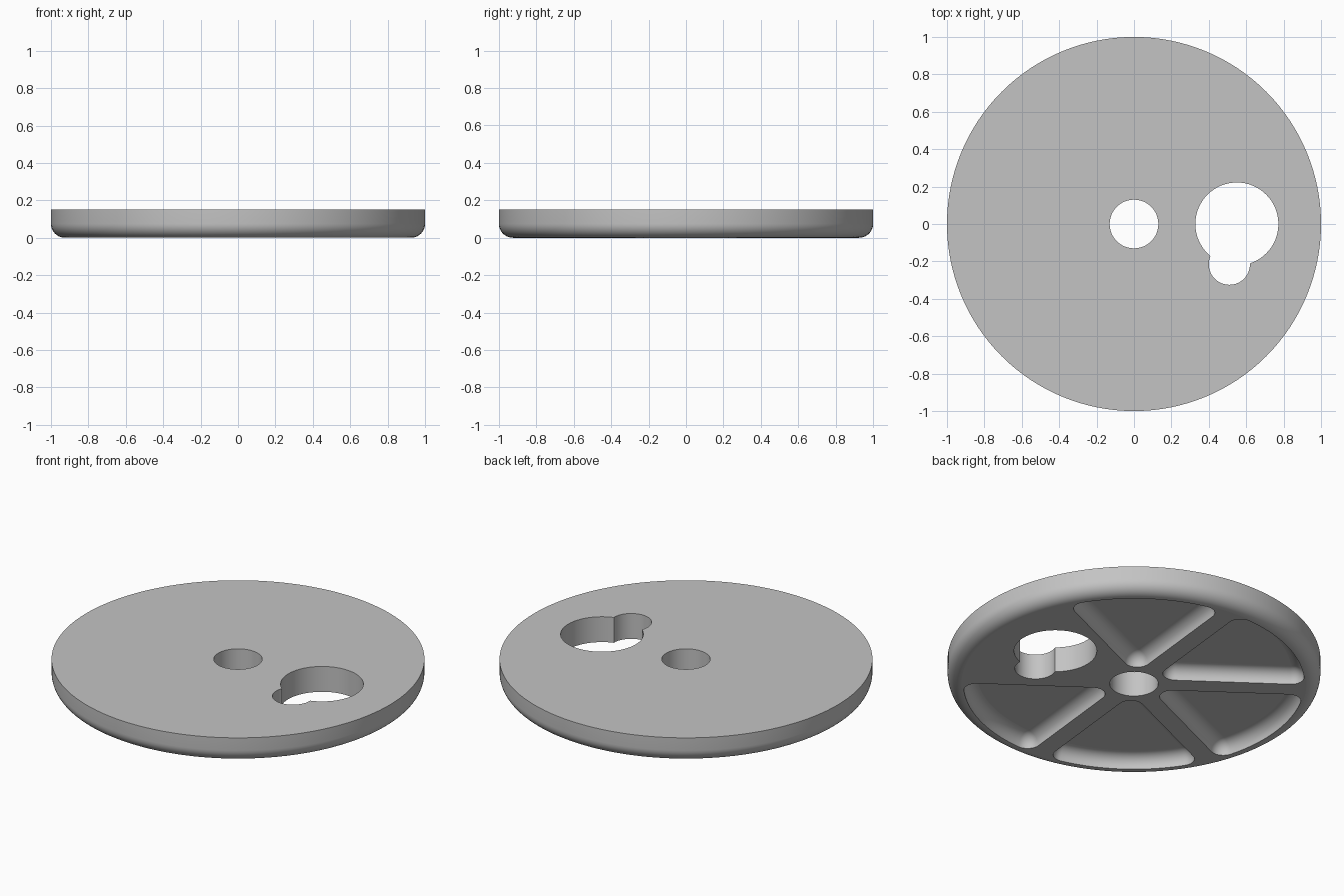
import bpy, bmesh, math
from mathutils import Vector

if "Cube" in bpy.data.objects:
    bpy.data.objects.remove(bpy.data.objects["Cube"])

THICK, FILLET = 0.15, 0.075          # disc thickness, lower rim rounding
POCKET_R, ROUND, DEPTH = 0.915, 0.07, 0.075
SPOKE_HALF, POCKET_TURN = 0.055, -6  # half spoke width, pattern rotation (degrees)

grey = bpy.data.materials.new("plain grey")
grey.diffuse_color = (0.55, 0.55, 0.55, 1)
grey.use_nodes = True
grey.node_tree.nodes["Principled BSDF"].inputs["Base Color"].default_value = grey.diffuse_color


def make_object(name, bm):
    bmesh.ops.remove_doubles(bm, verts=bm.verts, dist=1e-5)
    bmesh.ops.recalc_face_normals(bm, faces=bm.faces)
    mesh = bpy.data.meshes.new(name)
    bm.to_mesh(mesh)
    bm.free()
    mesh.materials.append(grey)
    ob = bpy.data.objects.new(name, mesh)
    bpy.context.collection.objects.link(ob)
    return ob


def skin(name, rings):
    """Closed solid through a stack of equal-length rings, capped at both ends."""
    bm = bmesh.new()
    loops = [[bm.verts.new(p) for p in ring] for ring in rings]
    n = len(loops[0])
    for a, b in zip(loops, loops[1:]):
        for i in range(n):
            j = (i + 1) % n
            bm.faces.new((a[i], a[j], b[j], b[i]))
    bm.faces.new(loops[0][::-1])
    bm.faces.new(loops[-1])
    return make_object(name, bm)


def circle(r, z, n, cx=0, cy=0):
    return [(cx + r * math.cos(2 * math.pi * i / n),
             cy + r * math.sin(2 * math.pi * i / n), z) for i in range(n)]


def arc(center, r, a0, a1, n):
    return [Vector((center[0] + r * math.cos(a0 + (a1 - a0) * i / n),
                    center[1] + r * math.sin(a0 + (a1 - a0) * i / n)))
            for i in range(n + 1)]


def pocket_ring(inset, z, turn):
    """Rounded wedge outline between two spokes, shrunk by inset."""
    r = ROUND - inset
    h = SPOKE_HALF + ROUND
    core = POCKET_R - ROUND
    a30 = math.radians(30)
    ang = a30 - math.asin(h / core)
    cx, cy = core * math.cos(ang), core * math.sin(ang)
    a120, a240 = math.radians(120), math.radians(240)
    pts = arc((h / math.sin(a30), 0), r, a120, a240, 10)
    pts += arc((cx, -cy), r, a240 - 2 * math.pi, -ang, 8)
    pts += arc((0, 0), core + r, -ang, ang, 20)[1:-1]
    pts += arc((cx, cy), r, ang, a120, 8)
    c, s = math.cos(turn), math.sin(turn)
    return [(p.x * c - p.y * s, p.x * s + p.y * c, z) for p in pts]


def cut(target, cutter):
    mod = target.modifiers.new("cut", 'BOOLEAN')
    mod.operation, mod.solver, mod.object = 'DIFFERENCE', 'EXACT', cutter
    bpy.context.view_layer.objects.active = target
    bpy.ops.object.modifier_apply(modifier=mod.name)
    bpy.data.objects.remove(cutter)


# disc with rounded lower rim
STEPS = 10
profile = [(1 - FILLET + FILLET * math.sin(t), FILLET - FILLET * math.cos(t))
           for t in (math.pi / 2 * i / STEPS for i in range(STEPS + 1))]
profile.append((1, THICK))
disc = skin("wheel_disc", [circle(r, z, 128) for r, z in profile])

# centre bore and the two overlapping through holes
for x, y, r in ((0, 0, 0.13), (0.55, 0, 0.222), (0.51, -0.215, 0.11)):
    cut(disc, skin("hole_cutter", [circle(r, -0.1, 64, x, y),
                                   circle(r, THICK + 0.1, 64, x, y)]))

# five wedge pockets with quarter-round walls on the underside
for k in range(1, 6):
    turn = math.radians(60 * k + POCKET_TURN)
    rings = [pocket_ring(0, -0.05, turn)]
    for i in range(9):
        t = math.pi / 2 * i / 8
        rings.append(pocket_ring(ROUND * (1 - math.cos(t)),
                                 DEPTH - ROUND + ROUND * math.sin(t), turn))
    cut(disc, skin("pocket_cutter", rings))

# smooth rounded walls, flat top, underside and pocket floors
bpy.ops.object.select_all(action='DESELECT')
disc.select_set(True)
bpy.context.view_layer.objects.active = disc
bpy.ops.object.shade_smooth_by_angle(angle=math.radians(30))
for poly in disc.data.polygons:
    poly.material_index = 0
    if abs(poly.normal.z) > 0.9995:
        poly.use_smooth = False
